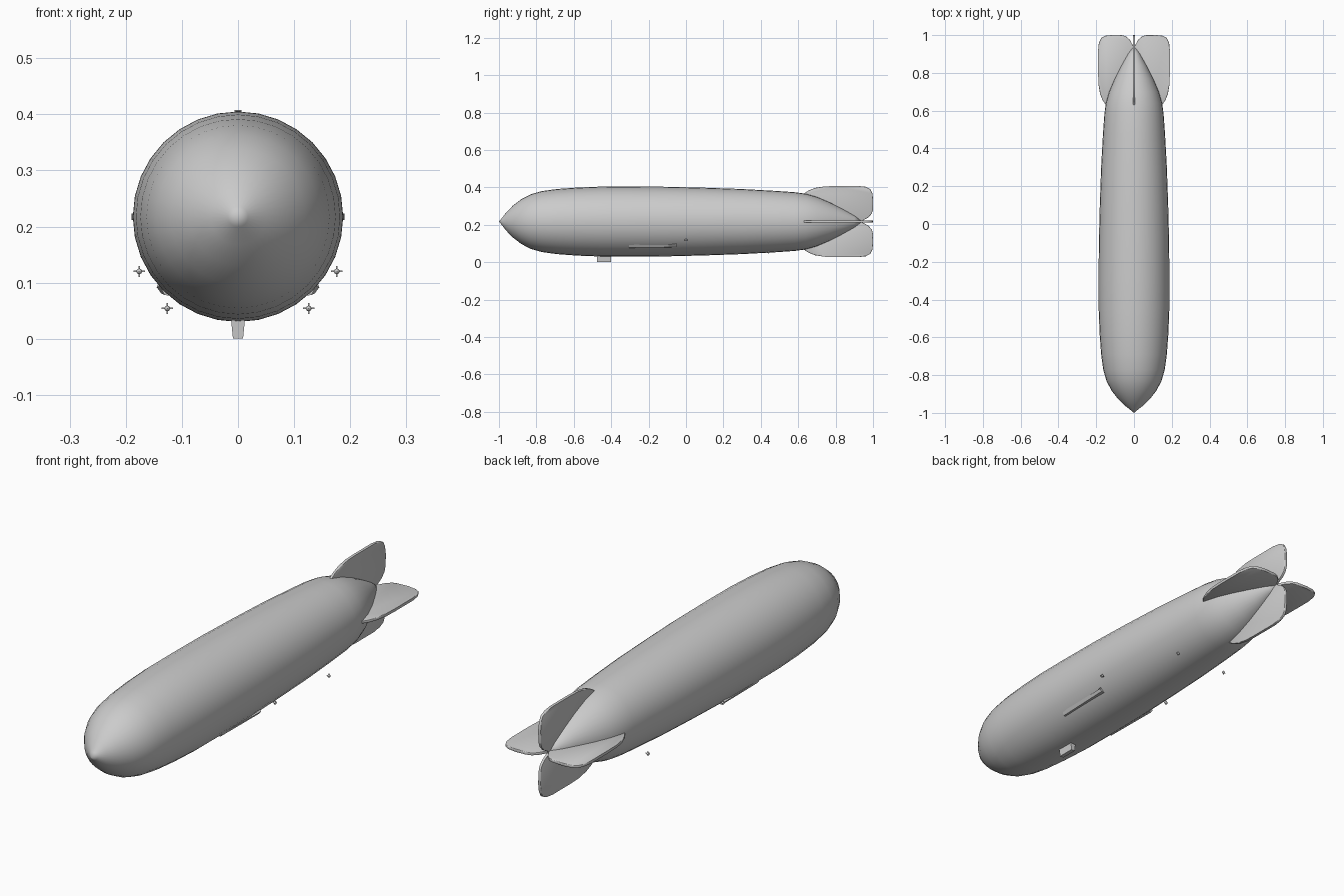
import bpy, bmesh, math
from mathutils import Matrix, Vector

cube = bpy.data.objects.get("Cube")
if cube:
    bpy.data.objects.remove(cube, do_unlink=True)

AXIS_Z = 0.2175
SIDES = 32

grey = bpy.data.materials.new("hull_grey")
grey.use_nodes = True
COLOUR = (0.6, 0.6, 0.6, 1)
grey.diffuse_color = COLOUR
grey.node_tree.nodes["Principled BSDF"].inputs["Base Color"].default_value = COLOUR


def finish(name, bm, angle=35):
    """Turn a bmesh into a shaded object."""
    bmesh.ops.recalc_face_normals(bm, faces=bm.faces)
    mesh = bpy.data.meshes.new(name)
    bm.to_mesh(mesh)
    bm.free()
    mesh.materials.append(grey)
    obj = bpy.data.objects.new(name, mesh)
    bpy.context.collection.objects.link(obj)
    bpy.ops.object.select_all(action="DESELECT")
    obj.select_set(True)
    bpy.context.view_layer.objects.active = obj
    bpy.ops.object.shade_smooth_by_angle(angle=math.radians(angle))
    return obj


def loft(bm, front, back):
    """Closed solid between two matching rings of points."""
    a = [bm.verts.new(p) for p in front]
    b = [bm.verts.new(p) for p in back]
    bm.faces.new(a)
    bm.faces.new(b[::-1])
    for i in range(len(a)):
        j = (i + 1) % len(a)
        bm.faces.new((a[i], b[i], b[j], a[j]))


# Hull: profile (y, radius) turned around the long axis
profile = [(-1, 0), (-0.985, 0.018), (-0.96, 0.050), (-0.925, 0.086),
           (-0.88, 0.120), (-0.83, 0.146), (-0.77, 0.163), (-0.69, 0.174),
           (-0.58, 0.182), (-0.45, 0.187), (-0.3, 0.1875), (-0.1, 0.186),
           (0.1, 0.181), (0.3, 0.174), (0.48, 0.164), (0.58, 0.157),
           (0.64, 0.149), (0.70, 0.132), (0.77, 0.102), (0.84, 0.066),
           (0.90, 0.032), (0.945, 0)]
bm = bmesh.new()
chain = [bm.verts.new((0, y, AXIS_Z + r)) for y, r in profile]
edges = [bm.edges.new(pair) for pair in zip(chain, chain[1:])]
bmesh.ops.spin(bm, geom=chain + edges, cent=(0, 0, AXIS_Z), axis=(0, 1, 0),
               angle=math.tau, steps=SIDES, use_duplicate=False)
bmesh.ops.remove_doubles(bm, verts=bm.verts, dist=0.0005)
finish("hull", bm, 50)

# Tail fins: one rounded outline repeated at quarter turns
outline = [(0.625, 0.146), (0.655, 0.166), (0.69, 0.180), (0.74, 0.188),
           (0.80, 0.190), (0.92, 0.190), (0.96, 0.186), (0.985, 0.173),
           (0.997, 0.150), (1.0, 0.115), (1.0, 0.065), (0.993, 0.042),
           (0.975, 0.022), (0.935, 0), (0.8, 0), (0.68, 0.1)]
for turn, name in enumerate(("upper_fin", "left_fin", "lower_fin", "right_fin")):
    bm = bmesh.new()
    loft(bm, [(-0.006, y, r) for y, r in outline],
         [(0.006, y, r) for y, r in outline])
    caps = [f for f in bm.faces if len(f.verts) > 4]
    rim = {e for f in caps for e in f.edges}
    bmesh.ops.bevel(bm, geom=list(rim), offset=0.003, segments=2,
                    profile=0.5, affect="EDGES")
    bm.transform(Matrix.Translation((0, 0, AXIS_Z))
                 @ Matrix.Rotation(turn * math.pi / 2, 4, "Y"))
    finish(name, bm)

# Control car under the nose, tapering downwards
bm = bmesh.new()
loft(bm, [(x, y, 0.0) for x, y in ((-0.009, -0.475), (0.009, -0.475),
                                   (0.009, -0.40), (-0.009, -0.40))],
     [(x, y, 0.045) for x, y in ((-0.0135, -0.478), (0.0135, -0.478),
                                 (0.0135, -0.40), (-0.0135, -0.40))])
finish("control_car", bm)

for side, label in ((1, "left"), (-1, "right")):
    # Side fairing: wedge growing out of the hull towards the rear
    bm = bmesh.new()
    loft(bm, [(side * x, -0.305, z) for x, z in
              ((0.11, 0.085), (0.139, 0.094), (0.131, 0.078), (0.11, 0.075))],
         [(side * x, -0.05, z) for x, z in
          ((0.11, 0.11), (0.138, 0.107), (0.145, 0.092), (0.137, 0.081),
           (0.11, 0.08))[1:]])
    finish(label + "_fairing", bm)

    # Propellers: a small hub with two crossed blades
    for place, pos in (("front", (0.176, 0.0, 0.12)),
                       ("rear", (0.126, 0.44, 0.054))):
        bm = bmesh.new()
        bmesh.ops.create_uvsphere(bm, u_segments=12, v_segments=8, radius=0.005,
                                  matrix=Matrix.Diagonal((1, 1.6, 1, 1)))
        for size in ((0.02, 0.002, 0.0025), (0.0025, 0.002, 0.02)):
            bmesh.ops.create_cube(bm, size=1, matrix=Matrix.Diagonal((*size, 1)))
        x, y, z = pos
        bmesh.ops.translate(bm, verts=bm.verts, vec=Vector((side * x, y, z)))
        finish(f"{label}_{place}_propeller", bm)
